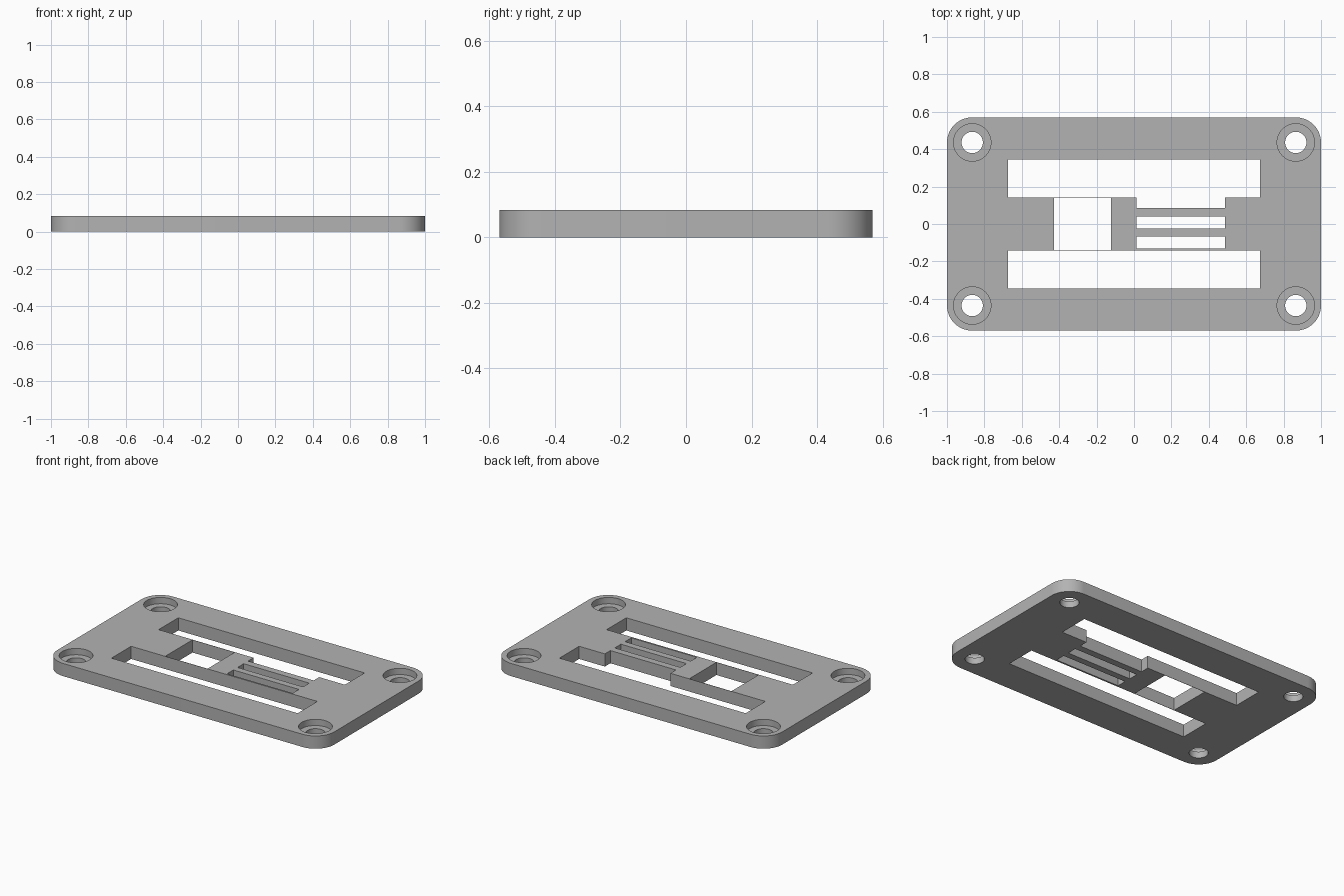
import bpy
import bmesh
import math

if "Cube" in bpy.data.objects:
    bpy.data.objects.remove(bpy.data.objects["Cube"], do_unlink=True)

HALF_X, HALF_Y, THICK = 1.0, 0.57, 0.083
CORNER = 0.135
HOLE_X, HOLE_Y = 0.865, 0.436
SEAT_Z = 0.042          # floor of the screw recesses
SLOT_IN, SLOT_OUT, SLOT_X = 0.142, 0.345, 0.673
SKIN = 0.002            # thin web between window and slots

grey = bpy.data.materials.new("plain grey")
grey.use_nodes = True
colour = (0.45, 0.45, 0.45, 1)
grey.diffuse_color = colour
grey.node_tree.nodes["Principled BSDF"].inputs["Base Color"].default_value = colour


def prism(name, outline, z0, z1):
    """Object made by extruding a counter-clockwise outline from z0 to z1."""
    bm = bmesh.new()
    base = bm.faces.new([bm.verts.new((x, y, z0)) for x, y in outline])
    top = bmesh.ops.extrude_face_region(bm, geom=[base])["geom"]
    for v in top:
        if isinstance(v, bmesh.types.BMVert):
            v.co.z = z1
    bmesh.ops.recalc_face_normals(bm, faces=bm.faces)
    mesh = bpy.data.meshes.new(name)
    bm.to_mesh(mesh)
    bm.free()
    mesh.materials.append(grey)
    obj = bpy.data.objects.new(name, mesh)
    bpy.context.collection.objects.link(obj)
    return obj


def arc(cx, cy, r, start, sweep, n):
    return [(cx + r * math.cos(start + sweep * i / n),
             cy + r * math.sin(start + sweep * i / n)) for i in range(n + 1)]


def cut(obj, outline, z0=-0.1, z1=0.2):
    """Subtract a prism from the object."""
    cutter = prism("cutter", outline, z0, z1)
    cutter.hide_render = True
    mod = obj.modifiers.new("cut", "BOOLEAN")
    mod.operation = "DIFFERENCE"
    mod.solver = "EXACT"
    mod.object = cutter
    bpy.ops.object.modifier_apply(modifier=mod.name)
    bpy.data.objects.remove(cutter, do_unlink=True)


def rect(x0, x1, y0, y1):
    return [(x0, y0), (x1, y0), (x1, y1), (x0, y1)]


# Plate with rounded corners
outline = []
for i, (sx, sy) in enumerate([(1, 1), (-1, 1), (-1, -1), (1, -1)]):
    outline += arc(sx * (HALF_X - CORNER), sy * (HALF_Y - CORNER), CORNER,
                   i * math.pi / 2, math.pi / 2, 16)
plate = prism("mounting_plate", outline, 0, THICK)
bpy.ops.object.select_all(action="DESELECT")
plate.select_set(True)
bpy.context.view_layer.objects.active = plate

# Screw holes with recessed seats
for sx in (-1, 1):
    for sy in (-1, 1):
        for r, z0 in ((0.1, SEAT_Z), (0.057, -0.1)):
            cut(plate, arc(sx * HOLE_X, sy * HOLE_Y, r, 0, math.tau, 48)[:-1], z0)

# Front slot, and back slot with its notch
cut(plate, rect(-SLOT_X, SLOT_X, -SLOT_OUT, -SLOT_IN))
cut(plate, [(-SLOT_X, SLOT_IN), (0.013, SLOT_IN), (0.013, 0.085), (0.487, 0.085),
            (0.487, SLOT_IN), (SLOT_X, SLOT_IN), (SLOT_X, SLOT_OUT), (-SLOT_X, SLOT_OUT)])

# Window and narrow slits
cut(plate, rect(-0.427, -0.122, -SLOT_IN + SKIN, SLOT_IN - SKIN))
for y in (-0.131, -0.024):
    cut(plate, rect(0.013, 0.487, y, y + 0.064))

bpy.ops.object.shade_smooth_by_angle(angle=math.radians(30))
